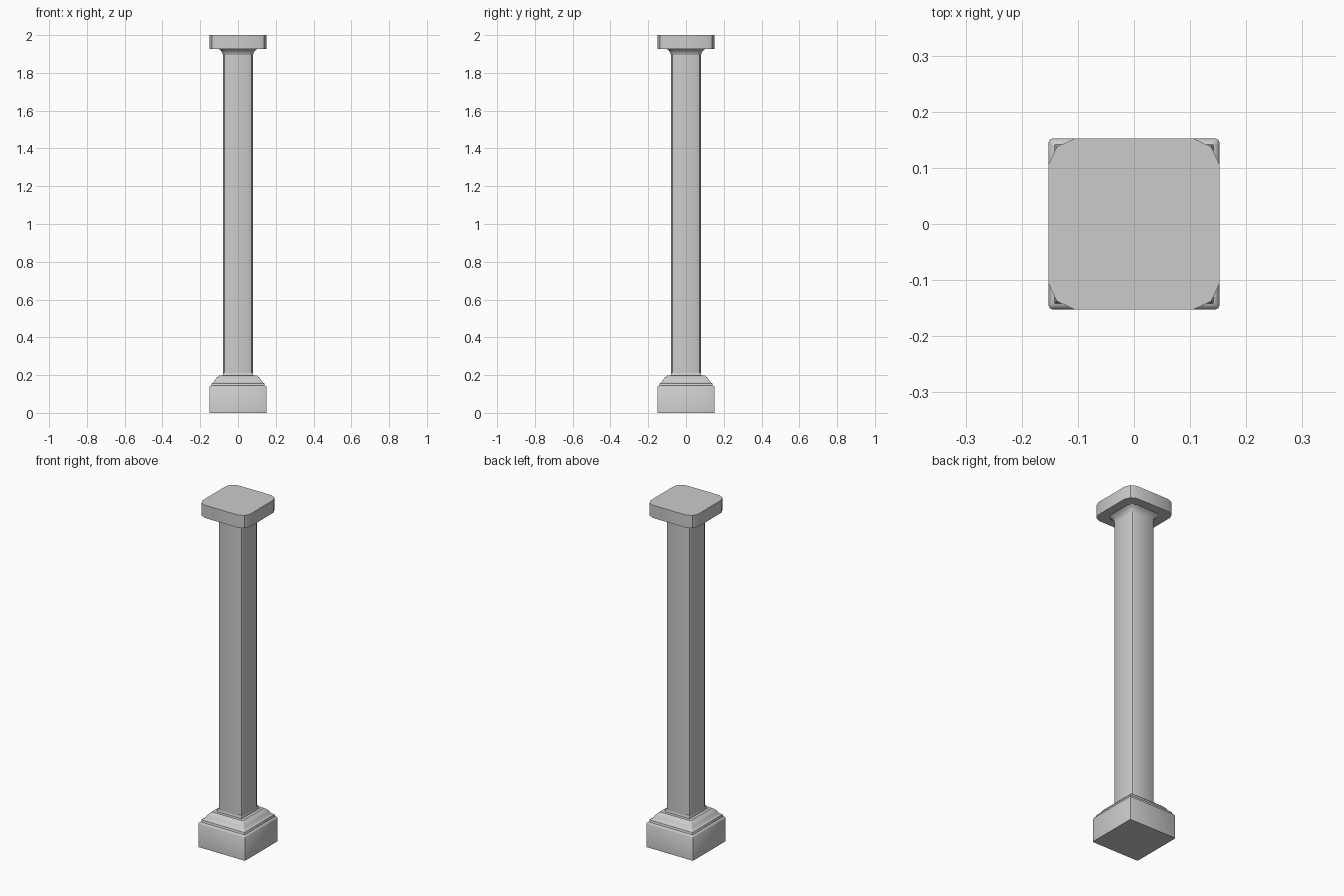
import bpy, bmesh, math

if "Cube" in bpy.data.objects:
    bpy.data.objects.remove(bpy.data.objects["Cube"])


def ring(w, a, b, z):
    """Square of half-width w; each corner has a tip at b and shoulders at a."""
    corner = [(w, a), (b, b), (a, w)]
    pts = []
    for k in range(4):
        c, s = [(1, 0), (0, 1), (-1, 0), (0, -1)][k]
        pts += [(c * x - s * y, s * x + c * y, z) for x, y in corner]
    return pts


def loft(name, rings, angle=30):
    bm = bmesh.new()
    loops = [[bm.verts.new(p) for p in ring(*r)] for r in rings]
    for lo, hi in zip(loops, loops[1:]):
        n = len(lo)
        for i in range(n):
            j = (i + 1) % n
            bm.faces.new((lo[i], lo[j], hi[j], hi[i]))
    bm.faces.new(loops[0][::-1])
    bm.faces.new(loops[-1])
    mesh = bpy.data.meshes.new(name)
    bm.to_mesh(mesh)
    bm.free()
    ob = bpy.data.objects.new(name, mesh)
    bpy.context.collection.objects.link(ob)
    bpy.ops.object.select_all(action='DESELECT')
    ob.select_set(True)
    bpy.context.view_layer.objects.active = ob
    bpy.ops.object.shade_smooth_by_angle(angle=math.radians(angle))
    return ob


def square(w, z, r=0.006):
    return (w, w - r, w - r * 0.3, z)


def soft(w, z):
    return (w, w * 0.704, w * 0.905, z)


# plinth block with eased top edge
loft("plinth", [square(w, z) for w, z in
                [(0.152, 0), (0.152, 0.134), (0.149, 0.140), (0.143, 0.144)]])

# stepped base moulding
loft("base_moulding", [square(w, z, 0.003) for w, z in
                       [(0.143, 0.140), (0.139, 0.156), (0.132, 0.160),
                        (0.125, 0.166), (0.121, 0.176), (0.113, 0.186),
                        (0.105, 0.193), (0.099, 0.198)]])

# square collar where the shaft corners stop
loft("shaft_collar", [square(0.082, 0.195, 0.003), square(0.080, 0.205, 0.003),
                      square(0.078, 0.215, 0.003)])

# shaft with softened corners
loft("shaft", [soft(0.079, 0.197), soft(0.079, 1.91)])

# flared neck under the capital
loft("neck", [soft(w, z) for w, z in
              [(0.079, 1.895), (0.083, 1.908), (0.091, 1.918), (0.103, 1.928)]])

# capital slab
loft("capital", [soft(0.152, 1.926), soft(0.152, 2.0)])
